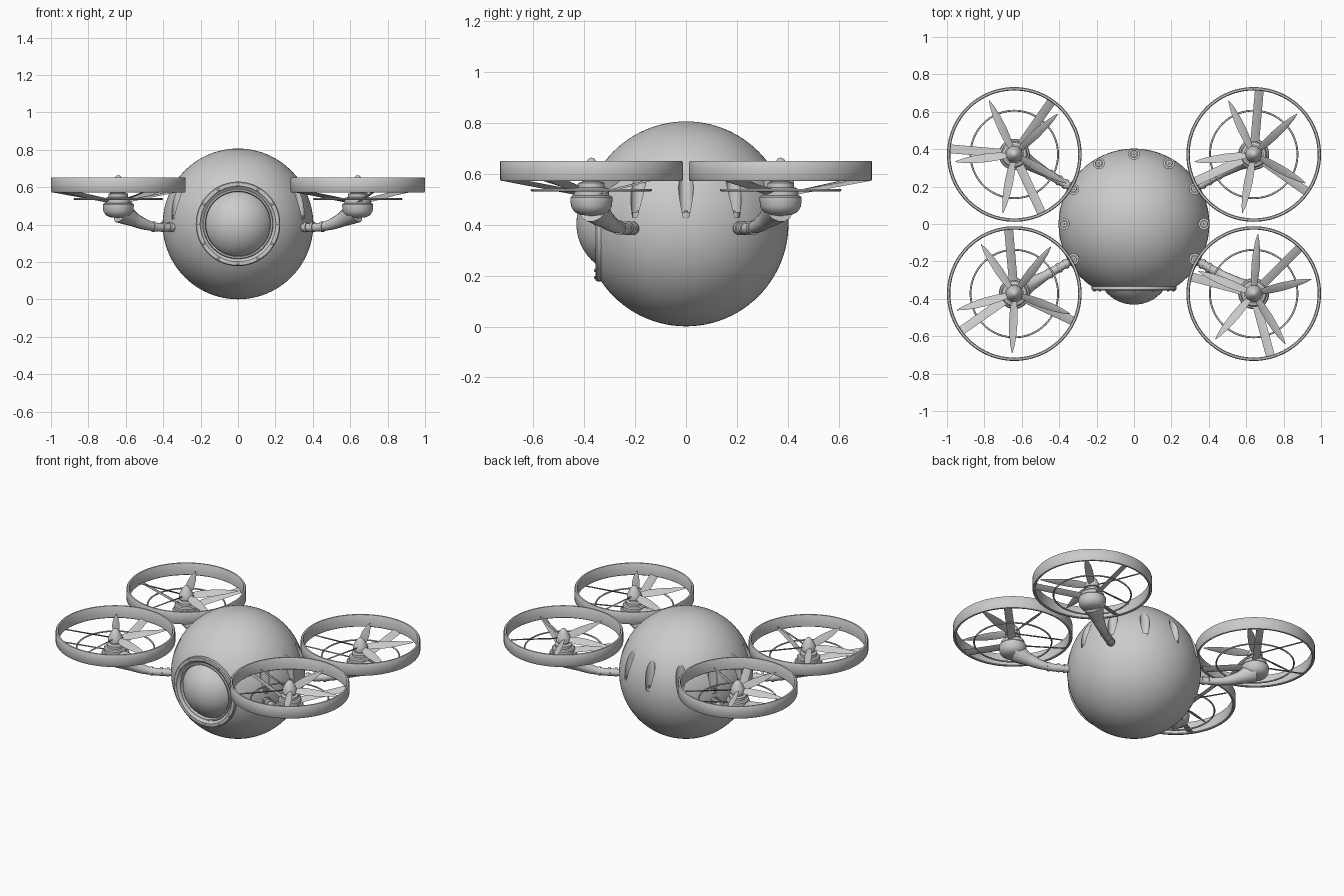
import bpy, bmesh
from math import sin, cos, pi, radians, sqrt
from mathutils import Matrix, Vector

if "Cube" in bpy.data.objects:
    bpy.data.objects.remove(bpy.data.objects["Cube"])

ZC, R = 0.404, 0.403                      # body sphere centre height and radius
FRONT = Matrix.Translation((0, 0, ZC)) @ Matrix.Rotation(pi / 2, 4, 'X')   # local z -> -y


def finish(name, bm, angle=35):
    bmesh.ops.remove_doubles(bm, verts=bm.verts, dist=1e-5)
    bmesh.ops.recalc_face_normals(bm, faces=bm.faces)
    me = bpy.data.meshes.new(name)
    bm.to_mesh(me)
    bm.free()
    ob = bpy.data.objects.new(name, me)
    bpy.context.collection.objects.link(ob)
    smooth(ob, angle)
    return ob


def smooth(ob, angle=35):
    bpy.ops.object.select_all(action='DESELECT')
    ob.select_set(True)
    bpy.context.view_layer.objects.active = ob
    bpy.ops.object.shade_smooth_by_angle(angle=radians(angle))


def lathe(bm, profile, n=48, m=Matrix()):
    """Revolve (radius, height) points about local z."""
    rings = []
    for r, z in profile:
        if r < 1e-6:
            rings.append([bm.verts.new(m @ Vector((0, 0, z)))] * n)
        else:
            rings.append([bm.verts.new(m @ Vector((r * cos(2 * pi * i / n), r * sin(2 * pi * i / n), z)))
                          for i in range(n)])
    for a, b in zip(rings, rings[1:]):
        for i in range(n):
            j = (i + 1) % n
            vs = list(dict.fromkeys((a[i], a[j], b[j], b[i])))
            if len(vs) > 2:
                bm.faces.new(vs)


def rod(r, z0, z1):
    return [(0, z0), (r, z0), (r, z1), (0, z1)]


def plate(bm, sections, m, thick):
    """Flat vane along local x: sections are (x, z, chord, pitch in degrees)."""
    rows = []
    for x, z, c, p in sections:
        p = radians(p)
        u = Vector((0, cos(p), sin(p))) * c / 2
        t = Vector((0, -sin(p), cos(p))) * thick / 2
        o = Vector((x, 0, z))
        rows.append([bm.verts.new(m @ q) for q in (o - u, o - t, o + u, o + t)])
    for a, b in zip(rows, rows[1:]):
        for i in range(4):
            j = (i + 1) % 4
            bm.faces.new((a[i], a[j], b[j], b[i]))
    bm.faces.new(rows[0])
    bm.faces.new(rows[-1])


# Spherical body with vertical sockets and a front porthole cut out
bm = bmesh.new()
bmesh.ops.create_uvsphere(bm, u_segments=96, v_segments=48, radius=R,
                          matrix=Matrix.Translation((0, 0, ZC)))
body = finish("body", bm)
sockets = [Matrix.Translation((0.375 * cos(radians(a)), 0.375 * sin(radians(a)), 0))
           for a in range(-30, 211, 30)]
bm = bmesh.new()
for m in sockets:
    lathe(bm, rod(0.029, 0.43, 0.75), 24, m)
lathe(bm, rod(0.2, 0.3, 0.6), 64, FRONT)
cutter = finish("body_cutter", bm)
cutter.hide_render = True
mod = body.modifiers.new("cuts", 'BOOLEAN')
mod.object = cutter
mod.solver = 'EXACT'
bpy.context.view_layer.objects.active = body
bpy.ops.object.modifier_apply(modifier=mod.name)
bpy.data.objects.remove(cutter)
smooth(body)

# Small nozzles at the bottom of the sockets
bm = bmesh.new()
for m in sockets:
    lathe(bm, [(0.022, 0.425), (0.022, 0.45), (0.015, 0.45), (0.015, 0.435), (0.007, 0.435),
               (0.007, 0.455), (0, 0.458)], 16, m)
finish("socket_nozzles", bm)

# Porthole flange, bolts and glass dome
bm = bmesh.new()
lathe(bm, [(0.222, 0.32), (0.226, 0.328), (0.226, 0.35), (0.221, 0.356), (0.202, 0.356), (0.198, 0.35),
           (0.188, 0.345), (0.184, 0.352), (0.176, 0.352), (0.172, 0.345), (0.172, 0.32), (0.222, 0.32)],
      96, FRONT)
finish("porthole_flange", bm)
bm = bmesh.new()
for i in range(12):
    a = 2 * pi * i / 12
    lathe(bm, [(0.007, 0.352), (0.007, 0.358), (0.004, 0.361), (0, 0.362)], 10,
          FRONT @ Matrix.Translation((0.211 * cos(a), 0.211 * sin(a), 0)))
finish("flange_bolts", bm)
bm = bmesh.new()
lathe(bm, [(0.2 * sin(t * 1.1 / 14), 0.231 + 0.2 * cos(t * 1.1 / 14)) for t in range(15)], 64, FRONT)
finish("porthole_dome", bm)


def rotor(tag, sx, sy, blade_angle, strut_angle):
    hub = Matrix.Translation((0.64 * sx, 0.372 * sy, 0))
    # Duct ring and thin guard ring
    bm = bmesh.new()
    lathe(bm, [(0.342, 0.577), (0.346, 0.573), (0.356, 0.573), (0.36, 0.579), (0.36, 0.646),
               (0.356, 0.652), (0.346, 0.652), (0.342, 0.646), (0.342, 0.577)], 96, hub)
    finish("duct_" + tag, bm)
    bm = bmesh.new()
    lathe(bm, [(0.234 + 0.005 * cos(k * pi / 4), 0.537 + 0.005 * sin(k * pi / 4)) for k in range(9)], 72, hub)
    finish("guard_ring_" + tag, bm, 60)
    # Three flat struts sloping up to the duct
    bm = bmesh.new()
    for k in range(3):
        m = hub @ Matrix.Rotation(radians(strut_angle + 120 * k), 4, 'Z')
        plate(bm, [(0.05, 0.525, 0.05, 20), (0.348, 0.58, 0.05, 20)], m, 0.008)
    finish("struts_" + tag, bm)
    # Motor housing and spinner
    bm = bmesh.new()
    lathe(bm, [(0, 0.435), (0.045, 0.44), (0.068, 0.452), (0.08, 0.472), (0.083, 0.5), (0.083, 0.508),
               (0.078, 0.514), (0.07, 0.516), (0.07, 0.538), (0.064, 0.545), (0.052, 0.548),
               (0.052, 0.565), (0.035, 0.57), (0.035, 0.59), (0, 0.59)], 40, hub)
    finish("motor_" + tag, bm)
    bm = bmesh.new()
    lathe(bm, [(0, 0.582), (0.045, 0.582), (0.045, 0.6), (0.04, 0.616), (0.026, 0.642), (0.012, 0.66),
               (0, 0.665)], 32, hub)
    finish("spinner_" + tag, bm)
    # Five tapered blades
    bm = bmesh.new()
    for k in range(5):
        m = hub @ Matrix.Rotation(radians(blade_angle + 72 * k), 4, 'Z')
        plate(bm, [(0.03, 0.6, 0.032, 40), (0.09, 0.602, 0.05, 35), (0.15, 0.604, 0.052, 29),
                   (0.22, 0.606, 0.042, 23), (0.28, 0.608, 0.024, 19), (0.318, 0.609, 0.004, 16)], m, 0.008)
    finish("blades_" + tag, bm, 60)
    # Curved arm swelling into the motor
    cu = bpy.data.curves.new("arm_" + tag, 'CURVE')
    cu.dimensions = '3D'
    cu.bevel_depth, cu.bevel_resolution, cu.resolution_u, cu.use_fill_caps = 1, 5, 8, True
    sp = cu.splines.new('BEZIER')
    path = [(0.32, 0.187, 0.385, 0.021), (0.46, 0.268, 0.391, 0.024), (0.55, 0.32, 0.424, 0.037),
            (0.625, 0.363, 0.468, 0.062)]
    sp.bezier_points.add(len(path) - 1)
    for p, (x, y, z, r) in zip(sp.bezier_points, path):
        p.co, p.radius = (x * sx, y * sy, z), r
        p.handle_left_type = p.handle_right_type = 'AUTO'
    arm = bpy.data.objects.new("arm_" + tag, cu)
    bpy.context.collection.objects.link(arm)
    bpy.ops.object.select_all(action='DESELECT')
    arm.select_set(True)
    bpy.context.view_layer.objects.active = arm
    bpy.ops.object.convert(target='MESH')
    smooth(bpy.context.view_layer.objects.active, 45)
    # Collars where the arm joins the body
    d = Vector((0.86 * sx, 0.5 * sy, 0.03))
    m = Matrix.Translation((0.32 * sx, 0.187 * sy, 0.385)) @ d.to_track_quat('Z', 'Y').to_matrix().to_4x4()
    bm = bmesh.new()
    for z0, z1, r in ((0, 0.028, 0.03), (0.045, 0.06, 0.027), (0.085, 0.1, 0.027), (0.145, 0.16, 0.028)):
        lathe(bm, rod(r, z0, z1), 24, m)
    finish("arm_collars_" + tag, bm)


rotor("front_right", 1, -1, 14, 45)
rotor("front_left", -1, -1, 52, 95)
rotor("back_right", 1, 1, 43, 85)
rotor("back_left", -1, 1, 43, 55)
